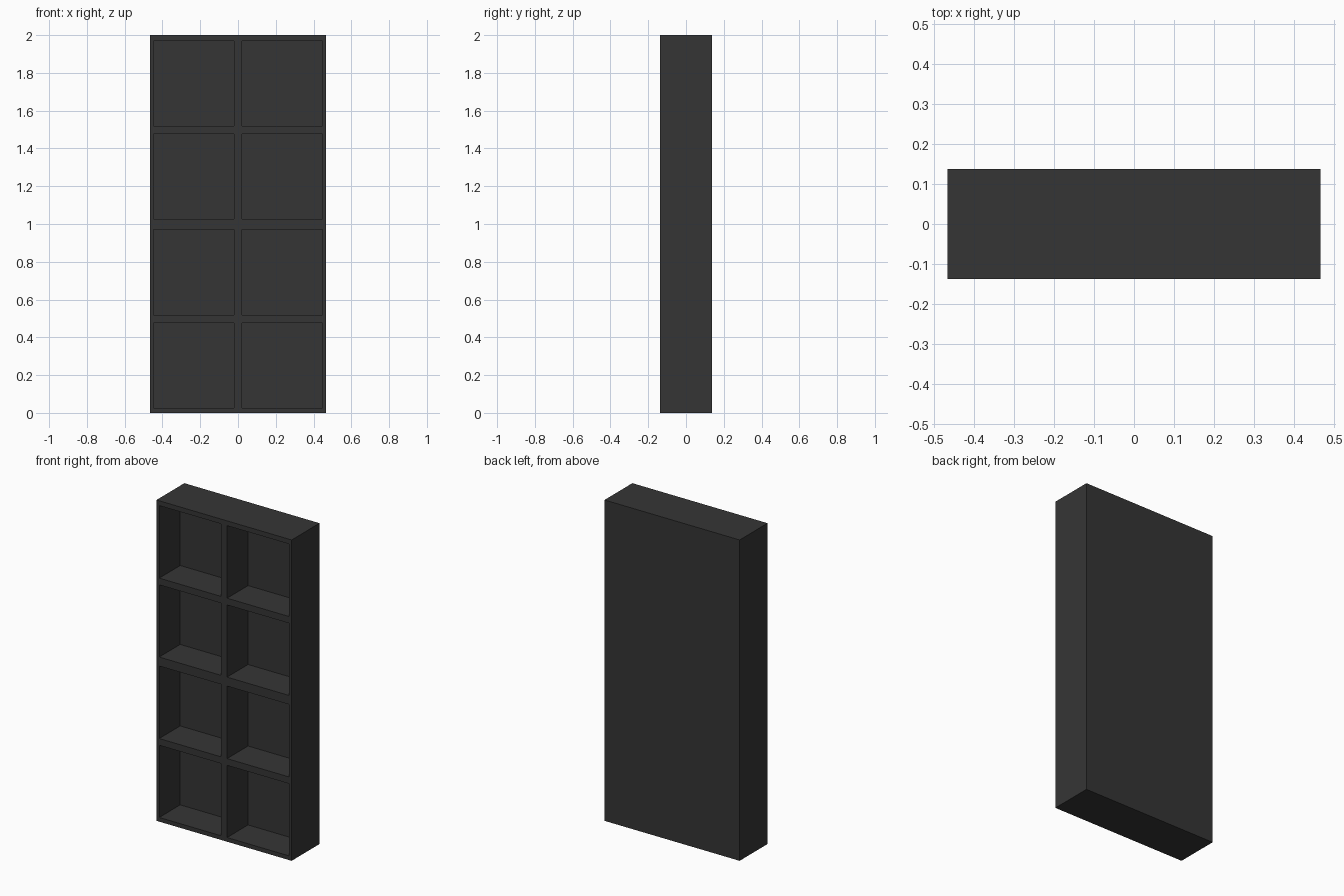
import bpy
import bmesh
from mathutils import Vector

if "Cube" in bpy.data.objects:
    bpy.data.objects.remove(bpy.data.objects["Cube"])

HALF_W, HALF_D, HEIGHT = 0.466, 0.137, 2.0
RECESS = 0.206                                   # depth of each compartment
COLUMNS = [(-0.447, -0.021), (0.021, 0.447)]     # compartment openings in x
ROWS = [(0.026, 0.476), (0.518, 0.970),          # compartment openings in z
        (1.026, 1.476), (1.518, 1.970)]

charcoal = bpy.data.materials.new("charcoal")
charcoal.diffuse_color = (0.036, 0.036, 0.036, 1)
charcoal.use_nodes = True
charcoal.node_tree.nodes["Principled BSDF"].inputs["Base Color"].default_value = charcoal.diffuse_color


def slice_mesh(bm, axis, position):
    """Cut the whole mesh with a plane across one axis."""
    normal = Vector((0, 0, 0))
    normal[axis] = 1
    bmesh.ops.bisect_plane(bm, geom=bm.verts[:] + bm.edges[:] + bm.faces[:],
                           plane_co=normal * position, plane_no=normal)


def inside(value, spans):
    return any(a < value < b for a, b in spans)


# Solid block for the shelf unit
bm = bmesh.new()
bmesh.ops.create_cube(bm, size=1)
for v in bm.verts:
    v.co = Vector((v.co.x * 2 * HALF_W, v.co.y * 2 * HALF_D, (v.co.z + 0.5) * HEIGHT))

# Lay out the panel edges
for axis, spans in ((0, COLUMNS), (2, ROWS)):
    for span in spans:
        for position in span:
            slice_mesh(bm, axis, position)

# Push the eight compartments back from the front
bm.normal_update()
openings = []
for f in bm.faces:
    c = f.calc_center_median()
    if f.normal.y < -0.9 and inside(c.x, COLUMNS) and inside(c.z, ROWS):
        openings.append(f)
for f in openings:
    back = bmesh.ops.extrude_discrete_faces(bm, faces=[f])["faces"][0]
    bmesh.ops.translate(bm, verts=back.verts[:], vec=(0, RECESS, 0))

# Merge the leftover flat slices
bmesh.ops.remove_doubles(bm, verts=bm.verts[:], dist=0.0001)
bmesh.ops.dissolve_limit(bm, angle_limit=0.01, verts=bm.verts[:], edges=bm.edges[:])
bmesh.ops.recalc_face_normals(bm, faces=bm.faces[:])

mesh = bpy.data.meshes.new("shelf_unit")
bm.to_mesh(mesh)
bm.free()
mesh.materials.append(charcoal)
bpy.context.collection.objects.link(bpy.data.objects.new("shelf_unit", mesh))
